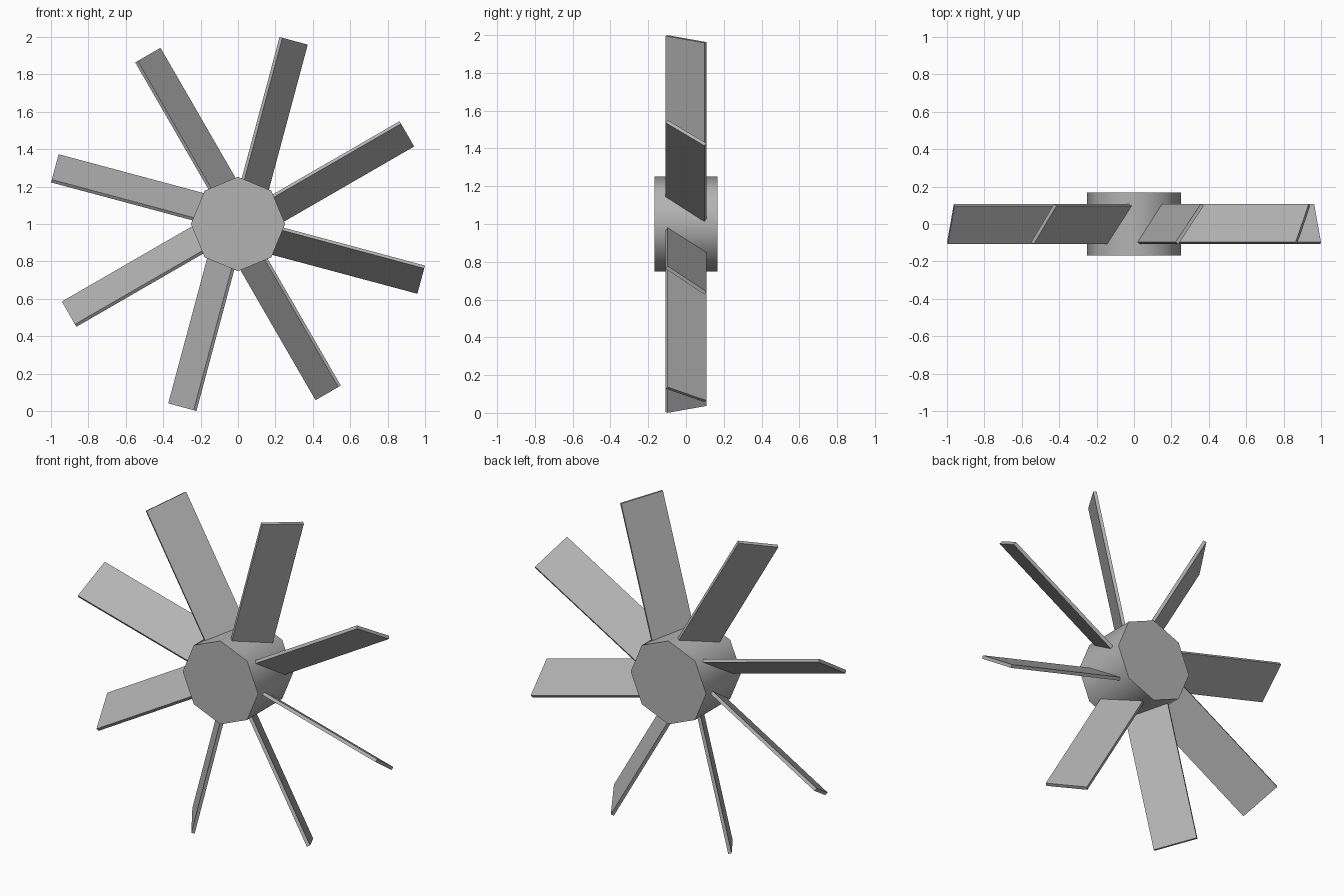
import bpy
from math import sin, cos, radians, pi
from mathutils import Vector, Matrix

if "Cube" in bpy.data.objects:
    bpy.data.objects.remove(bpy.data.objects["Cube"])

CENTRE = Vector((0, 0, 1))
PITCH = radians(55.5)

# Dark grey finish shared by all parts
grey = bpy.data.materials.new("dark_grey")
grey.diffuse_color = (0.45, 0.45, 0.45, 1)
grey.use_nodes = True
grey.node_tree.nodes["Principled BSDF"].inputs["Base Color"].default_value = grey.diffuse_color

# Hub: eight-sided drum lying along y, smooth side with sharp flat caps
bpy.ops.mesh.primitive_cylinder_add(vertices=8, radius=0.252, depth=0.336,
                                    location=CENTRE, rotation=(pi / 2, 0, 0))
hub = bpy.context.object
hub.name = "hub"
hub.data.materials.append(grey)
bpy.ops.object.shade_smooth_by_angle(angle=radians(50))


def blade(index):
    """Thin pitched board pointing outwards, offset to one side of the radius."""
    a = radians(30 + 45 * index)
    out = Vector((cos(a), 0, sin(a)))
    side = Vector((sin(a), 0, -cos(a)))
    chord = side * cos(PITCH) + Vector((0, sin(PITCH), 0))
    normal = out.cross(chord)
    inner, tip = 0.17, 1.023
    centre = CENTRE + out * (inner + tip) / 2 + side * 0.034
    bpy.ops.mesh.primitive_cube_add(size=1)
    ob = bpy.context.object
    ob.name = f"blade_{index + 1}"
    ob.data.materials.append(grey)
    basis = Matrix((out * (tip - inner), chord * 0.248, normal * 0.019)).transposed()
    ob.data.transform(basis.to_4x4())
    ob.location = centre


# Ring of eight blades
for i in range(8):
    blade(i)
